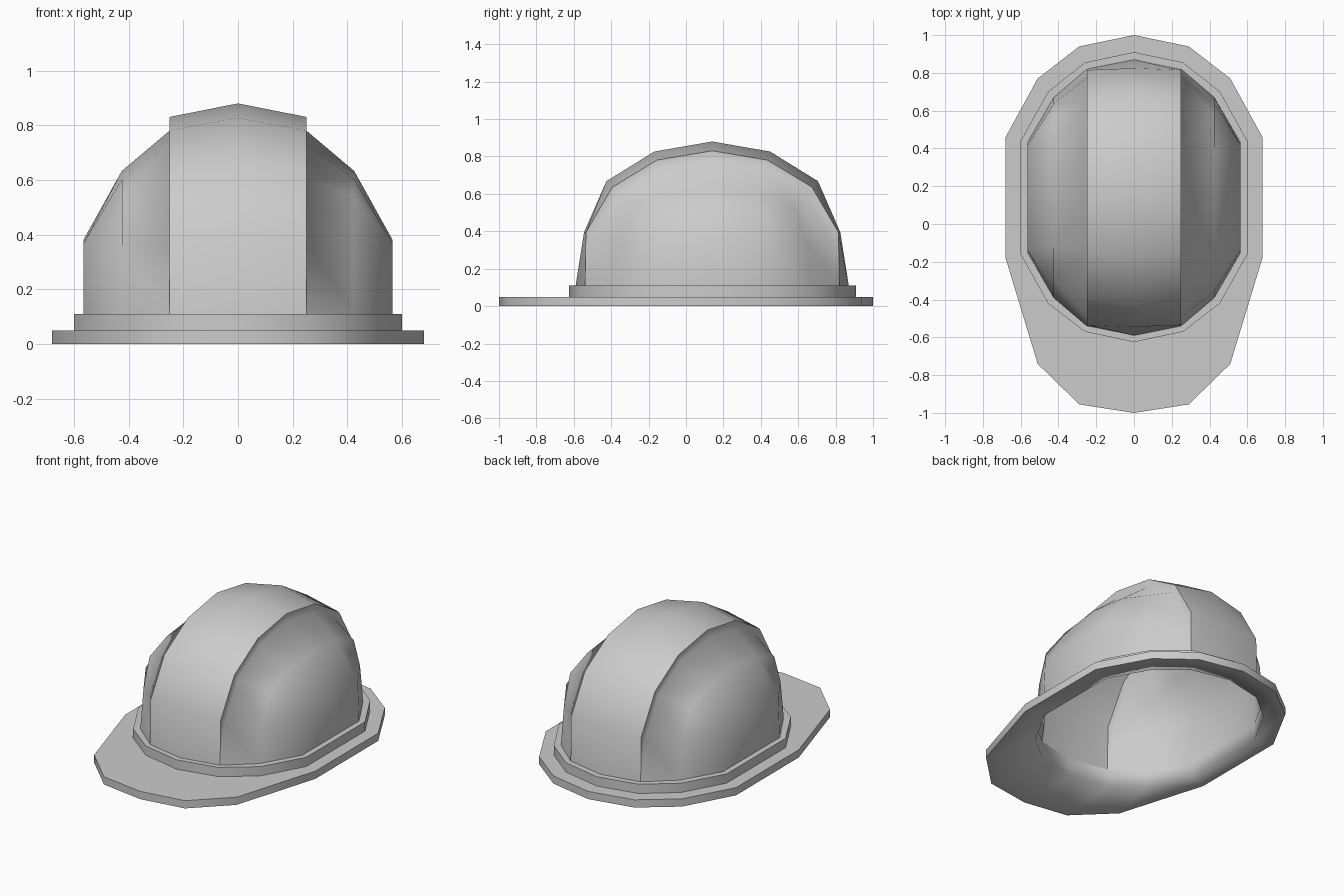
import bpy, bmesh, math

if "Cube" in bpy.data.objects:
    bpy.data.objects.remove(bpy.data.objects["Cube"])

CENTRE_Y, BASE_Z = 0.14, 0.11      # middle and foot of the dome
HALF_Y, HALF_Z = 0.73, 0.72        # dome half sizes


def finish(name, bm, angle=None):
    me = bpy.data.meshes.new(name)
    bm.to_mesh(me)
    bm.free()
    ob = bpy.data.objects.new(name, me)
    bpy.context.collection.objects.link(ob)
    bpy.ops.object.select_all(action='DESELECT')
    ob.select_set(True)
    bpy.context.view_layer.objects.active = ob
    if angle:
        bpy.ops.object.shade_smooth_by_angle(angle=math.radians(angle))
    return ob


def snap_x(t):
    # flatten each lengthwise loop into a plane
    a = abs(t)
    level = 0 if a < 0.1 else 0.25 if a < 0.5 else 0.425 if a < 0.8 else 0.565
    return math.copysign(level, t)


# Dome: upper half of a twice-subdivided cube
bpy.ops.mesh.primitive_cube_add(size=2)
cube = bpy.context.object
cube.modifiers.new("round", 'SUBSURF').levels = 2
bm = bmesh.new()
bm.from_object(cube, bpy.context.evaluated_depsgraph_get())
bpy.data.objects.remove(cube)
top = max(v.co.z for v in bm.verts)
bmesh.ops.delete(bm, geom=[v for v in bm.verts if v.co.z < -0.01], context='VERTS')
for v in bm.verts:
    n = v.co / top
    v.co = (snap_x(n.x), n.y * HALF_Y, max(n.z, 0) * HALF_Z)
    if v.co.z < 0.35:
        v.co.z *= 0.95

# Ridge: middle strip extruded, raised at the crown and fading out at the foot
strip = [f for f in bm.faces if all(abs(v.co.x) < 0.3 for v in f.verts)]
ret = bmesh.ops.extrude_face_region(bm, geom=strip)['geom']
raised = [g for g in ret if isinstance(g, bmesh.types.BMVert)]
rims = [g for g in ret if isinstance(g, bmesh.types.BMEdge)
        and all(abs(v.co.x) > 0.2 for v in g.verts)]
foot_walls = [f for f in bm.faces if all(v.co.z < 0.01 for v in f.verts)]
bmesh.ops.delete(bm, geom=[f for f in strip if f.is_valid] + foot_walls, context='FACES')
for v in raised:
    if v.co.z > 0.35:
        k = 1 + 0.05 / math.hypot(v.co.y, v.co.z)
        v.co.y *= k
        v.co.z *= k
    elif v.co.z > 0.1:
        v.co.y = math.copysign(0.675 if abs(v.co.x) > 0.1 else 0.685, v.co.y)
        v.co.z = 0.285
for f in bm.faces:
    f.smooth = True
for e in rims:
    e.smooth = False
bmesh.ops.remove_doubles(bm, verts=bm.verts[:], dist=0.0005)
bmesh.ops.recalc_face_normals(bm, faces=bm.faces[:])
if max(bm.faces, key=lambda f: f.calc_center_median().z).normal.z < 0:
    bmesh.ops.reverse_faces(bm, faces=bm.faces[:])
finish("dome", bm).location = (0, CENTRE_Y, BASE_Z)

# Brim and band: half outlines from back to front
BRIM = [(0, 1), (.29, .94), (.51, .77), (.68, .46),
        (.68, -.18), (.51, -.74), (.29, -.955), (0, -1)]
BAND = [(0, .91), (.26, .855), (.455, .70), (.60, .44),
        (.60, -.16), (.455, -.42), (.26, -.57), (0, -.625)]
FOOT = [(0, .87), (.25, .815), (.425, .67), (.565, .42),
        (.565, -.14), (.425, -.39), (.25, -.535), (0, -.59)]


def loft(name, sections):
    bm = bmesh.new()
    loops = []
    for half, z in sections:
        full = half + [(-x, y) for x, y in half[-2:0:-1]]
        loops.append([bm.verts.new((x, y, z)) for x, y in full])
    for a, b in zip(loops, loops[1:] + loops[:1]):
        for i in range(len(a)):
            j = (i + 1) % len(a)
            bm.faces.new((a[i], a[j], b[j], b[i]))
    bmesh.ops.recalc_face_normals(bm, faces=bm.faces[:])
    return finish(name, bm, 45)


brim = loft("brim", [(FOOT, 0), (BRIM, 0), (BRIM, 0.05),
                     (BAND, 0.05), (BAND, BASE_Z), (FOOT, BASE_Z)])
# the underside runs smoothly into the inside of the dome
count = 2 * len(FOOT) - 2
for e in brim.data.edges:
    if all(i < count for i in e.vertices):
        e.use_edge_sharp = False
